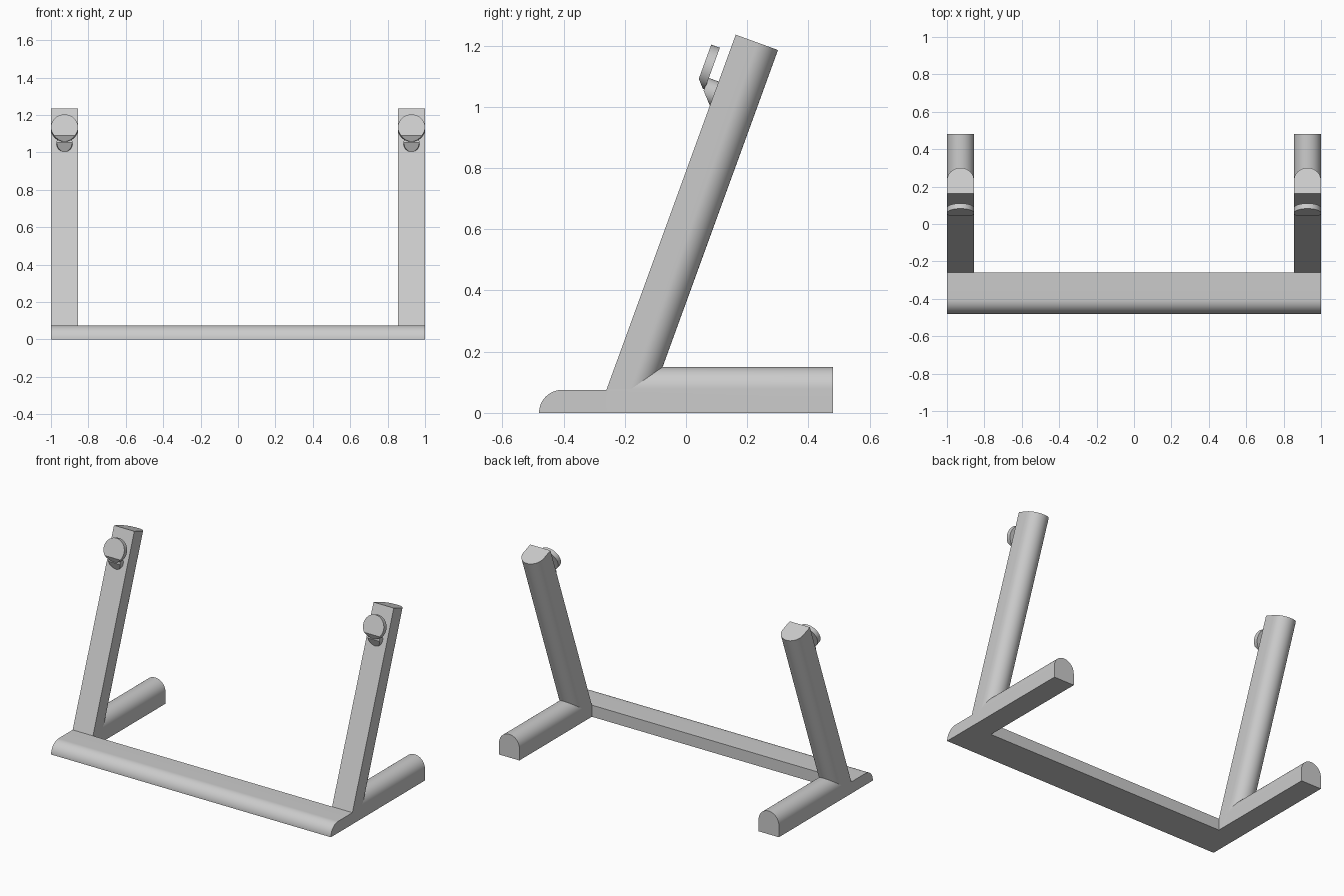
import bpy, bmesh
from math import sin, cos, pi, radians
from mathutils import Matrix, Vector

if "Cube" in bpy.data.objects:
    bpy.data.objects.remove(bpy.data.objects["Cube"], do_unlink=True)

grey = bpy.data.materials.new("light_grey")
grey.use_nodes = True
colour = (0.6, 0.6, 0.6, 1)
grey.diffuse_color = colour
grey.node_tree.nodes["Principled BSDF"].inputs["Base Color"].default_value = colour

R = 0.0725          # half width of the tubing
SIDE = 1 - R        # x of each upright's centre line
FRONT, BACK = -0.48, 0.48
JOINT = Vector((0, -0.26, 0.075))   # where an upright's face leaves the bar


def arc(cx, cy, r, start, end, steps):
    return [(cx + r * cos(start + (end - start) * i / steps),
             cy + r * sin(start + (end - start) * i / steps))
            for i in range(steps + 1)]


def arch(height):
    """Flat-bottomed section with a half-round top."""
    return [(-R, 0), (R, 0)] + arc(0, height - R, R, 0, pi, 32)


def circle(cy, r):
    return arc(0, cy, r, 0, 2 * pi, 48)[:-1]


def prism(name, profile, c0, c1, matrix, cut=None):
    """Extrude a profile, place it, and optionally trim it by a plane."""
    bm = bmesh.new()
    face = bm.faces.new([bm.verts.new((a, b, c0)) for a, b in profile])
    ext = bmesh.ops.extrude_face_region(bm, geom=[face], use_keep_orig=True)
    top = [g for g in ext["geom"] if isinstance(g, bmesh.types.BMVert)]
    bmesh.ops.translate(bm, verts=top, vec=(0, 0, c1 - c0))
    bm.transform(matrix)
    if cut:
        geom = bm.verts[:] + bm.edges[:] + bm.faces[:]
        bmesh.ops.bisect_plane(bm, geom=geom, plane_co=cut[0],
                               plane_no=cut[1], clear_outer=True)
        rim = [e for e in bm.edges if e.is_boundary]
        bmesh.ops.holes_fill(bm, edges=rim, sides=0)
    bmesh.ops.recalc_face_normals(bm, faces=bm.faces[:])
    for f in bm.faces:
        f.smooth = True
    mesh = bpy.data.meshes.new(name)
    bm.to_mesh(mesh)
    bm.free()
    mesh.set_sharp_from_angle(angle=radians(30))
    mesh.materials.append(grey)
    obj = bpy.data.objects.new(name, mesh)
    bpy.context.collection.objects.link(obj)
    return obj


# Axis mappings for the extrusions
along_x = Matrix(((0, 0, 1, 0), (1, 0, 0, 0), (0, 1, 0, 0), (0, 0, 0, 1)))
along_y = Matrix(((1, 0, 0, 0), (0, 0, 1, 0), (0, 1, 0, 0), (0, 0, 0, 1)))
outward = Matrix(((1, 0, 0, 0), (0, 0, -1, 0), (0, 1, 0, 0), (0, 0, 0, 1)))
lean = Matrix.Rotation(radians(-20), 4, 'X')

# Front crossbar with a rounded front edge
H = JOINT.z
bar = [(JOINT.y, 0), (JOINT.y, H)] + arc(FRONT + H, H - H, H, pi / 2, pi, 20)
prism("front_crossbar", bar, -1, 1, along_x)

for side, x in (("left", SIDE), ("right", -SIDE)):
    shift = Matrix.Translation((x, 0, 0))
    frame = shift @ Matrix.Translation(JOINT) @ lean

    # Rear foot, trimmed to start just inside the upright
    face_out = lean.to_3x3() @ Vector((0, -1, 0))
    prism(side + "_foot", arch(0.15), -0.4, BACK, shift @ along_y,
          (JOINT - face_out * 0.008, face_out))

    # Leaning upright, trimmed at the floor
    prism(side + "_upright", arch(0.147), -0.12, 1.235, frame,
          (Vector((0, 0, 0)), Vector((0, 0, -1))))

    # Hook disc and stem, both bevelled by one sloping plane
    slope = (frame @ Vector((0, -0.064, 1.058)),
             lean.to_3x3() @ Vector((0, -0.07, -0.064)))
    prism(side + "_hook_disc", circle(1.1045, R), 0.034, 0.064,
          frame @ outward, slope)
    prism(side + "_hook_stem", circle(1.03, 0.042), -0.02, 0.036,
          frame @ outward, slope)
